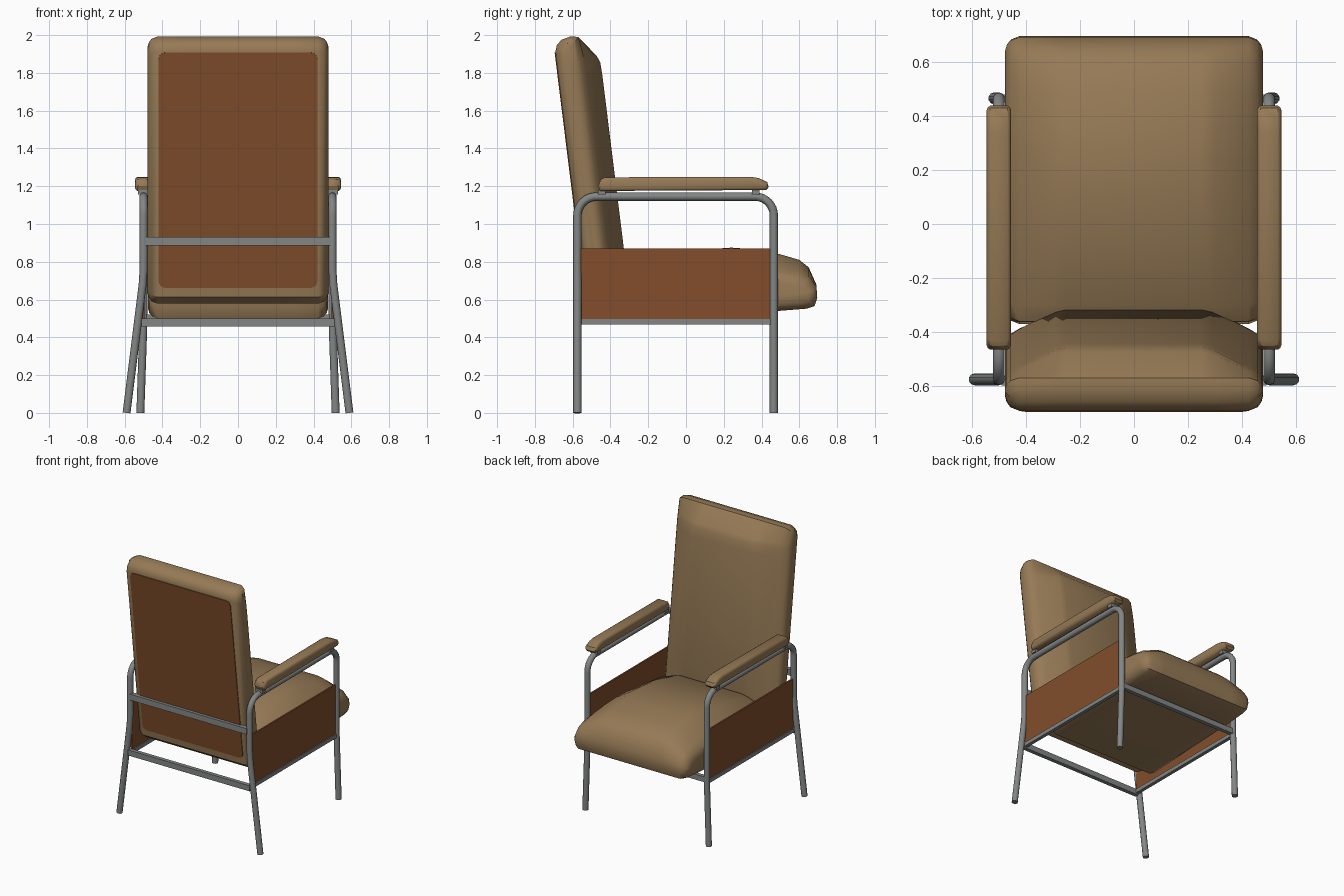
import bpy, bmesh, math
from mathutils import Vector

if "Cube" in bpy.data.objects:
    bpy.data.objects.remove(bpy.data.objects["Cube"])


def material(name, rgb):
    m = bpy.data.materials.new(name)
    m.diffuse_color = (*rgb, 1)
    m.use_nodes = True
    m.node_tree.nodes["Principled BSDF"].inputs["Base Color"].default_value = m.diffuse_color
    return m


TAN = material("tan_upholstery", (0.305, 0.195, 0.093))
BROWN = material("brown_panel", (0.223, 0.076, 0.024))
STEEL = material("grey_steel", (0.23, 0.24, 0.24))


def finish(name, bm, mat, angle=35):
    bmesh.ops.recalc_face_normals(bm, faces=bm.faces)
    mesh = bpy.data.meshes.new(name)
    bm.to_mesh(mesh)
    bm.free()
    ob = bpy.data.objects.new(name, mesh)
    bpy.context.collection.objects.link(ob)
    mesh.materials.append(mat)
    bpy.context.view_layer.objects.active = ob
    ob.select_set(True)
    bpy.ops.object.shade_smooth_by_angle(angle=math.radians(angle))
    ob.select_set(False)
    return ob


def box(name, lo, hi, mat):
    bm = bmesh.new()
    bmesh.ops.create_cube(bm, size=1)
    for v in bm.verts:
        v.co = [a + (c + 0.5) * (b - a) for a, b, c in zip(lo, hi, v.co)]
    return finish(name, bm, mat)


def loft(name, centre, edge, stations, place, mat):
    """Mirrored loft along x: each station is (x, blend to edge profile, inset)."""
    bm = bmesh.new()
    full = [(-x, t, i) for x, t, i in reversed(stations)] + stations
    rings = []
    for x, t, inset in full:
        pts = [Vector(a).lerp(Vector(b), t) for a, b in zip(centre, edge)]
        mid = [(min(p[k] for p in pts) + max(p[k] for p in pts)) / 2 for k in (0, 1)]
        ring = []
        for p in pts:
            q = [p[k] + max(-inset, min(inset, mid[k] - p[k])) for k in (0, 1)]
            ring.append(bm.verts.new(place(x, *q)))
        rings.append(ring)
    n = len(centre)
    for a, b in zip(rings, rings[1:]):
        for i in range(n):
            bm.faces.new((a[i], a[(i + 1) % n], b[(i + 1) % n], b[i]))
    bm.faces.new(rings[0])
    bm.faces.new(rings[-1])
    return finish(name, bm, mat, 40)


def tube(name, pts, r):
    cu = bpy.data.curves.new(name, 'CURVE')
    cu.dimensions = '3D'
    cu.bevel_depth = r
    cu.bevel_resolution = 3
    cu.use_fill_caps = True
    sp = cu.splines.new('POLY')
    sp.points.add(len(pts) - 1)
    for p, c in zip(sp.points, pts):
        p.co = (*c, 1)
    ob = bpy.data.objects.new(name, cu)
    bpy.context.collection.objects.link(ob)
    cu.materials.append(STEEL)
    return ob


# Backrest: leaning cushion with a chamfered front
LEAN = math.atan(0.124)


def lean(x, v, w):
    return (x, -0.525 - v * math.sin(LEAN) + w * math.cos(LEAN),
            0.573 + v * math.cos(LEAN) + w * math.sin(LEAN))


back = [(0.04, 0), (1.35, 0), (1.385, 0.012), (1.408, 0.04), (1.42, 0.09), (1.412, 0.13),
        (1.30, 0.214), (1.265, 0.228), (1.20, 0.231), (0.10, 0.231), (0.05, 0.21),
        (0, 0.13), (0, 0.04)]
back_edge = [(v, min(w, 0.13 + 0.1 * max(0, w - 0.13))) for v, w in back]
loft("backrest", back, back_edge,
     [(0.25, 0, 0), (0.29, 0.12, 0), (0.425, 0.9, 0), (0.458, 1, 0.012), (0.472, 1, 0.03),
      (0.478, 1, 0.05)], lean, TAN)

# Rear panel: thin rounded plate on the back of the backrest
bm = bmesh.new()
R, rim = 0.035, []
for cx, cv, a0 in ((0.385, 1.31, 0), (-0.385, 1.31, 90), (-0.385, 0.125, 180), (0.385, 0.125, 270)):
    for k in range(5):
        a = math.radians(a0 + k * 22.5)
        rim.append((cx + R * math.cos(a), cv + R * math.sin(a)))
outer = [bm.verts.new(lean(x, v, -0.005)) for x, v in rim]
inner = [bm.verts.new(lean(x, v, 0.003)) for x, v in rim]
bm.faces.new(outer)
bm.faces.new(inner)
for i in range(len(rim)):
    j = (i + 1) % len(rim)
    bm.faces.new((outer[i], outer[j], inner[j], inner[i]))
finish("rear_panel", bm, BROWN)

# Seat: crowned cushion sloping down towards the sides
seat = [(-0.34, 0.50), (0.49, 0.54), (0.64, 0.552), (0.68, 0.565), (0.695, 0.61), (0.69, 0.68),
        (0.65, 0.77), (0.60, 0.81), (0.49, 0.842), (0.36, 0.866), (0.24, 0.875), (0.10, 0.865),
        (-0.30, 0.79), (-0.36, 0.74), (-0.37, 0.56)]
seat_edge = [(y, z if z < 0.66 else 0.66 + (z - 0.66) * 0.5) for y, z in seat]
loft("seat", seat, seat_edge,
     [(0.25, 0, 0), (0.30, 0.14, 0), (0.425, 0.85, 0), (0.455, 1, 0.012), (0.47, 1, 0.03),
      (0.477, 1, 0.055)], lambda x, y, z: (x, y, z), TAN)

# Side parts, repeated left and right
arm = [(-0.455, 1.175), (0.425, 1.18), (0.438, 1.195), (0.43, 1.222), (0.385, 1.243),
       (0.34, 1.25), (-0.43, 1.247), (-0.452, 1.235), (-0.465, 1.20)]
for s, side in ((-1, "left"), (1, "right")):
    # Bent tube: splayed rear leg, arm rail and front leg
    path = [(s * 0.59, -0.575, 0), (s * 0.505, -0.575, 0.68), (s * 0.5, -0.575, 0.76)]
    for k in range(9):
        a = math.radians(180 - k * 11.25)
        path.append((s * 0.5, -0.475 + 0.1 * math.cos(a), 1.045 + 0.1 * math.sin(a)))
    for k in range(9):
        a = math.radians(90 - k * 11.25)
        path.append((s * 0.5, 0.365 + 0.1 * math.cos(a), 1.045 + 0.1 * math.sin(a)))
    path += [(s * 0.5, 0.465, 0.5), (s * 0.517, 0.465, 0)]
    tube(side + "_frame_tube", path, 0.022)
    # Arm pad on two small brackets
    loft(side + "_arm_pad", arm, arm, [(0.032, 0, 0), (0.041, 0, 0.006), (0.045, 0, 0.016)],
         lambda x, y, z: (x + s * 0.5, y, z), TAN)
    for end, y in (("rear", -0.445), ("front", 0.37)):
        box(f"{side}_{end}_arm_bracket", (s * 0.5 - 0.03, y - 0.02, 1.155),
            (s * 0.5 + 0.03, y + 0.02, 1.18), STEEL)
    # Side panel on its lower rail
    box(side + "_side_panel", (s * 0.5 - 0.006, -0.565, 0.49), (s * 0.5 + 0.006, 0.455, 0.87), BROWN)
    box(side + "_side_rail", (s * 0.5 - 0.013, -0.57, 0.468), (s * 0.5 + 0.013, 0.46, 0.497), STEEL)

# Cross bars
box("rear_upper_bar", (-0.49, -0.597, 0.885), (0.49, -0.562, 0.93), STEEL)
box("rear_lower_bar", (-0.51, -0.59, 0.458), (0.51, -0.56, 0.50), STEEL)
box("front_lower_bar", (-0.5, 0.45, 0.48), (0.5, 0.48, 0.52), STEEL)
